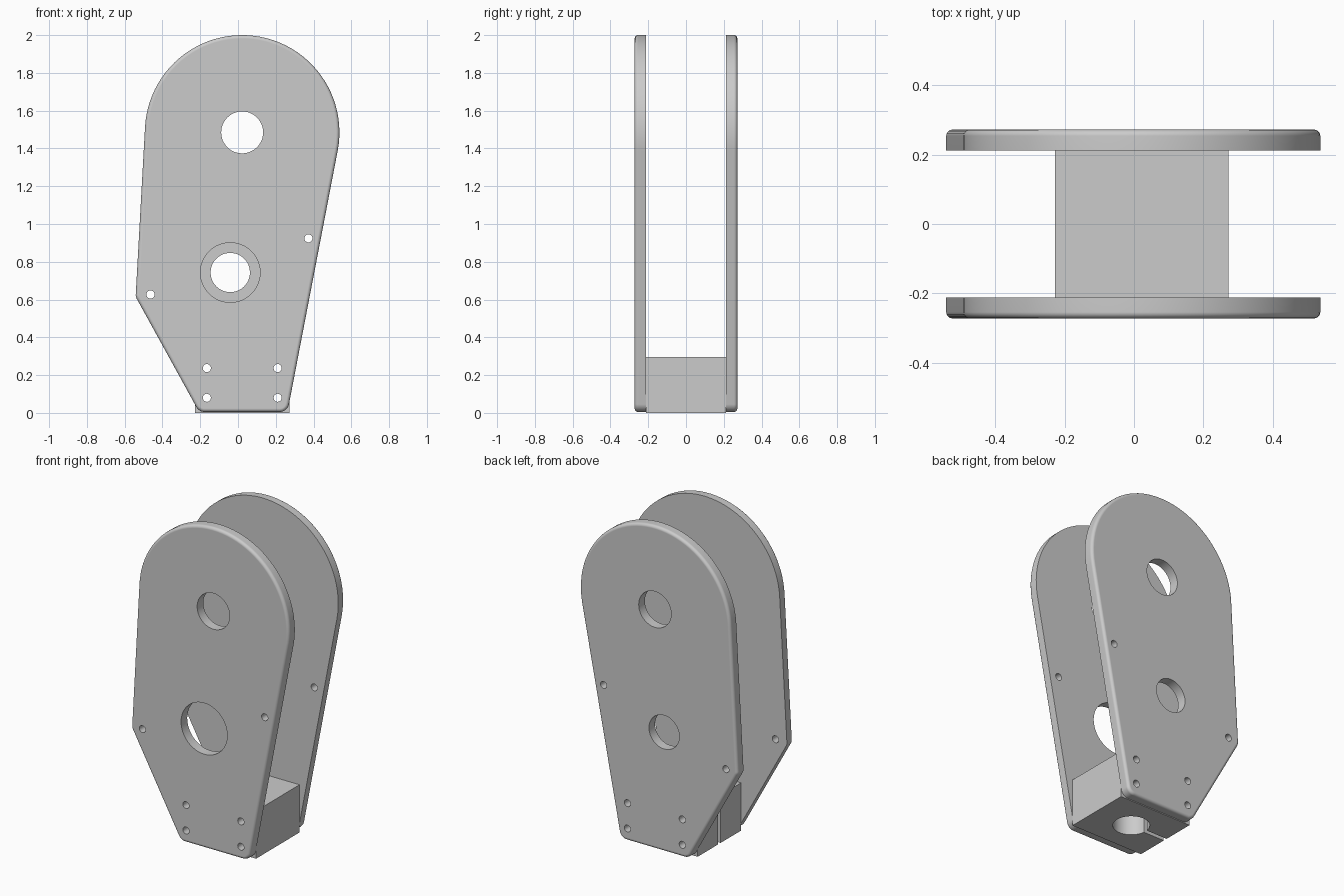
import bpy, bmesh, math
from mathutils import Vector

cube = bpy.data.objects.get("Cube")
if cube:
    bpy.data.objects.remove(cube, do_unlink=True)

metal = bpy.data.materials.new("plain grey")
metal.use_nodes = True
GREY = (0.6, 0.6, 0.6, 1)
metal.diffuse_color = GREY
metal.node_tree.nodes["Principled BSDF"].inputs["Base Color"].default_value = GREY


def finish(name, bm):
    bmesh.ops.recalc_face_normals(bm, faces=bm.faces)
    mesh = bpy.data.meshes.new(name)
    bm.to_mesh(mesh)
    bm.free()
    mesh.materials.append(metal)
    ob = bpy.data.objects.new(name, mesh)
    bpy.context.collection.objects.link(ob)
    return ob


def box(name, lo, hi):
    bm = bmesh.new()
    bmesh.ops.create_cube(bm, size=1)
    lo, hi = Vector(lo), Vector(hi)
    for v in bm.verts:
        v.co = (lo + hi) / 2 + v.co * (hi - lo)
    return finish(name, bm)


def rod(name, centre, radius, length, segments, along_y=True):
    bm = bmesh.new()
    bmesh.ops.create_cone(bm, cap_ends=True, segments=segments,
                          radius1=radius, radius2=radius, depth=length)
    ob = finish(name, bm)
    if along_y:
        ob.rotation_euler.x = math.pi / 2
    ob.location = centre
    return ob


def cut(ob, cutters):
    bpy.context.view_layer.objects.active = ob
    for c in cutters:
        c.hide_render = True
        mod = ob.modifiers.new("cut", 'BOOLEAN')
        mod.object, mod.solver = c, 'EXACT'
        bpy.context.view_layer.update()
        bpy.ops.object.modifier_apply(modifier=mod.name)
        bpy.data.objects.remove(c, do_unlink=True)


def smooth(ob):
    """Smooth the arcs while the large faces stay flat."""
    bpy.ops.object.select_all(action='DESELECT')
    ob.select_set(True)
    bpy.context.view_layer.objects.active = ob
    bpy.ops.object.shade_smooth_by_angle(angle=math.radians(30))
    ob.modifiers.new("flat faces", 'WEIGHTED_NORMAL').keep_sharp = True


def rounded_corner(before, corner, after, radius, steps=6):
    """Arc points that round off one corner of the outline."""
    a, b = (before - corner).normalized(), (after - corner).normalized()
    half = a.angle(b) / 2
    mid = corner + (a + b).normalized() * radius / math.sin(half)
    reach = radius / math.tan(half)
    start = (corner + a * reach - mid).normalized()
    end = (corner + b * reach - mid).normalized()
    return [mid + start.slerp(end, i / steps) * radius for i in range(steps + 1)]


# Side plate outline: large round head tapering to a narrow foot
HEAD, HEAD_R = Vector((0.022, 1.485)), 0.515
first, last = math.radians(-10.9), math.radians(177.3)
outline = []
for i in range(49):
    t = first + (last - first) * i / 48
    outline.append(HEAD + HEAD_R * Vector((math.cos(t), math.sin(t))))
corners = [outline[-1], Vector((-0.542, 0.615)), Vector((-0.206, 0.005)),
           Vector((0.262, 0.005)), outline[0]]
for i, r in enumerate((0.04, 0.05, 0.05), 1):
    outline += rounded_corner(corners[i - 1], corners[i], corners[i + 1], r)

BOLTS = [(x, z) for x in (-0.165, 0.21) for z in (0.08, 0.237)]
PINS = [(-0.463, 0.627), (0.373, 0.924)]


def bolt_cutters(points):
    return [rod("bolt_cutter", (x, 0, z), 0.0215, 1, 20) for x, z in points]


# Two plates with the outer rim rounded
def plate(name, side, lower_radius):
    bm = bmesh.new()
    inner = [bm.verts.new((p.x, side * 0.212, p.y)) for p in outline]
    face = bm.faces.new(inner)
    grown = bmesh.ops.extrude_face_region(bm, geom=[face], use_keep_orig=True)["geom"]
    for v in grown:
        if isinstance(v, bmesh.types.BMVert):
            v.co.y = side * 0.272
    rim = [e for e in grown if isinstance(e, bmesh.types.BMEdge)]
    bmesh.ops.recalc_face_normals(bm, faces=bm.faces)
    bmesh.ops.bevel(bm, geom=rim, offset=0.018, segments=4, profile=0.5, affect='EDGES')
    ob = finish(name, bm)
    cut(ob, [rod("head_cutter", (HEAD.x, 0, HEAD.y), 0.111, 1, 48),
             rod("lower_cutter", (-0.041, 0, 0.743), lower_radius, 1, 48)]
        + bolt_cutters(BOLTS + PINS))
    smooth(ob)


plate("front_plate", -1, 0.158)
plate("back_plate", 1, 0.104)

# Foot block: blind socket underneath, clamping slit to the right side, bolt holes
block = box("foot_block", (-0.228, -0.212, 0), (0.272, 0.212, 0.295))
cut(block, [rod("socket_cutter", (0.02, 0, 0), 0.104, 0.5, 48, along_y=False),
            box("slit_cutter", (-0.4, -0.0125, -0.1), (0.0, 0.0125, 0.25))]
    + bolt_cutters(BOLTS))
smooth(block)
